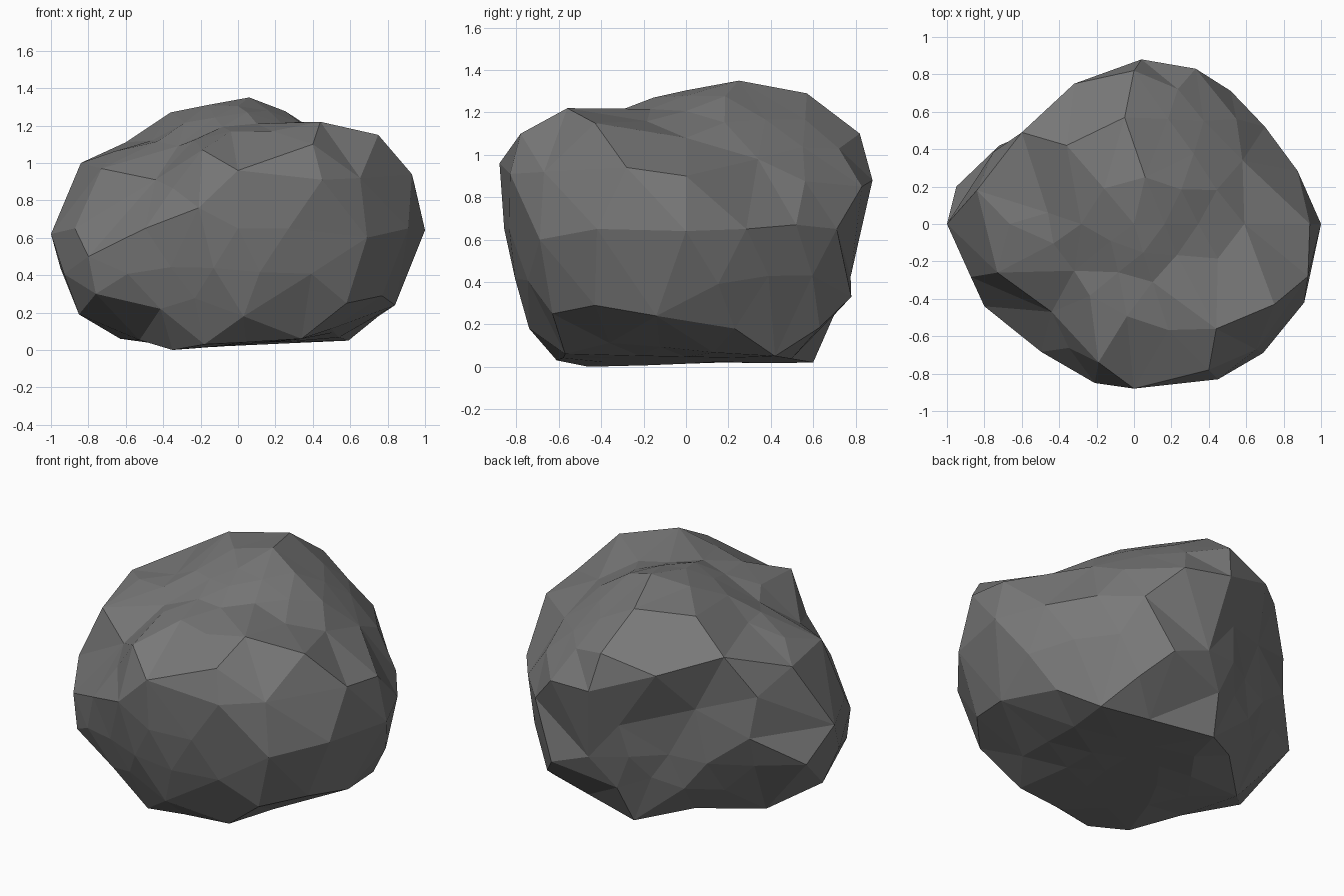
import bpy, bmesh
from mathutils import Vector
from mathutils.bvhtree import BVHTree

if "Cube" in bpy.data.objects:
    bpy.data.objects.remove(bpy.data.objects["Cube"])

CORE = Vector((0, 0, 0.65))

# Landmark corners of the boulder, from crown to base
CORNERS = [
    # crown
    (-.73, -.26, .97), (-.84, .18, 1.0), (-.44, -.47, .91), (-.19, -.74, 1.07),
    (.40, -.78, 1.10), (.44, -.56, 1.22), (.75, -.43, 1.15), (.93, -.28, .94),
    (.59, 0, 1.08), (.10, -.31, 1.21), (-.32, -.25, 1.09), (-.46, .06, 1.12),
    (-.16, .19, 1.31), (.06, .25, 1.35), (-.36, .42, 1.27), (-.05, .57, 1.29),
    (.58, .34, .98), (-.60, .49, 1.11), (0, .82, 1.10), (.04, .88, .88),
    (.33, .83, .85), (-.32, .75, 1.02), (.94, 0, .90),
    # belly
    (1.0, 0, .64), (.91, -.42, .65), (.69, -.69, .60), (.45, -.83, .91),
    (0, -.88, .96), (-.21, -.85, .76), (-.80, -.44, .50),
    (-1.0, 0, .62), (-.72, .42, .62), (-.44, .54, .77),
    (-.08, .76, .66), (.70, .52, .67), (-.95, .20, .44),
    # base
    (.77, -.43, .29), (.84, -.14, .24), (.75, .23, .18), (.59, .42, .05),
    (.36, .78, .33), (.03, -.74, .18), (-.76, -.46, .30), (-.85, -.10, .19),
    (-.35, -.46, 0), (.34, -.57, .06), (-.07, .60, .02), (-.63, .13, .06),
    (-.18, -.61, .03), (.58, -.63, .25),
]


def star_skin(points):
    """Wrap points seen from the core: hull their directions, then restore radii."""
    bm = bmesh.new()
    radius = bm.verts.layers.float.new("radius")
    for p in points:
        d = p - CORE
        v = bm.verts.new(d.normalized())
        v[radius] = d.length
    bmesh.ops.convex_hull(bm, input=bm.verts[:])
    for v in bm.verts:
        v.co = CORE + v.co * v[radius]
    bmesh.ops.recalc_face_normals(bm, faces=bm.faces[:])
    return bm


# Coarse skin through the landmarks
points = [Vector(c) for c in CORNERS]
coarse = star_skin(points)
tree = BVHTree.FromBMesh(coarse)
coarse.free()

# Extra facets in the gaps, bulged slightly above the coarse skin except underneath
ball = bmesh.new()
bmesh.ops.create_icosphere(ball, subdivisions=3, radius=1)
used = [(p - CORE).normalized() for p in points]
for v in ball.verts:
    d = v.co.normalized()
    if min(d.angle(u) for u in used) > 0.24:
        hit = tree.ray_cast(CORE, d)[0]
        if hit:
            bulge = 1.04 if hit.z > 0.15 else 1.0
            points.append(CORE + (hit - CORE) * bulge)
            used.append(d)
ball.free()

# Boulder
mesh = bpy.data.meshes.new("boulder")
bm = star_skin(points)
bm.to_mesh(mesh)
bm.free()
boulder = bpy.data.objects.new("boulder", mesh)
bpy.context.collection.objects.link(boulder)

stone = bpy.data.materials.new("dark grey stone")
stone.diffuse_color = (0.19, 0.19, 0.19, 1)
stone.use_nodes = True
stone.node_tree.nodes["Principled BSDF"].inputs["Base Color"].default_value = stone.diffuse_color
mesh.materials.append(stone)
